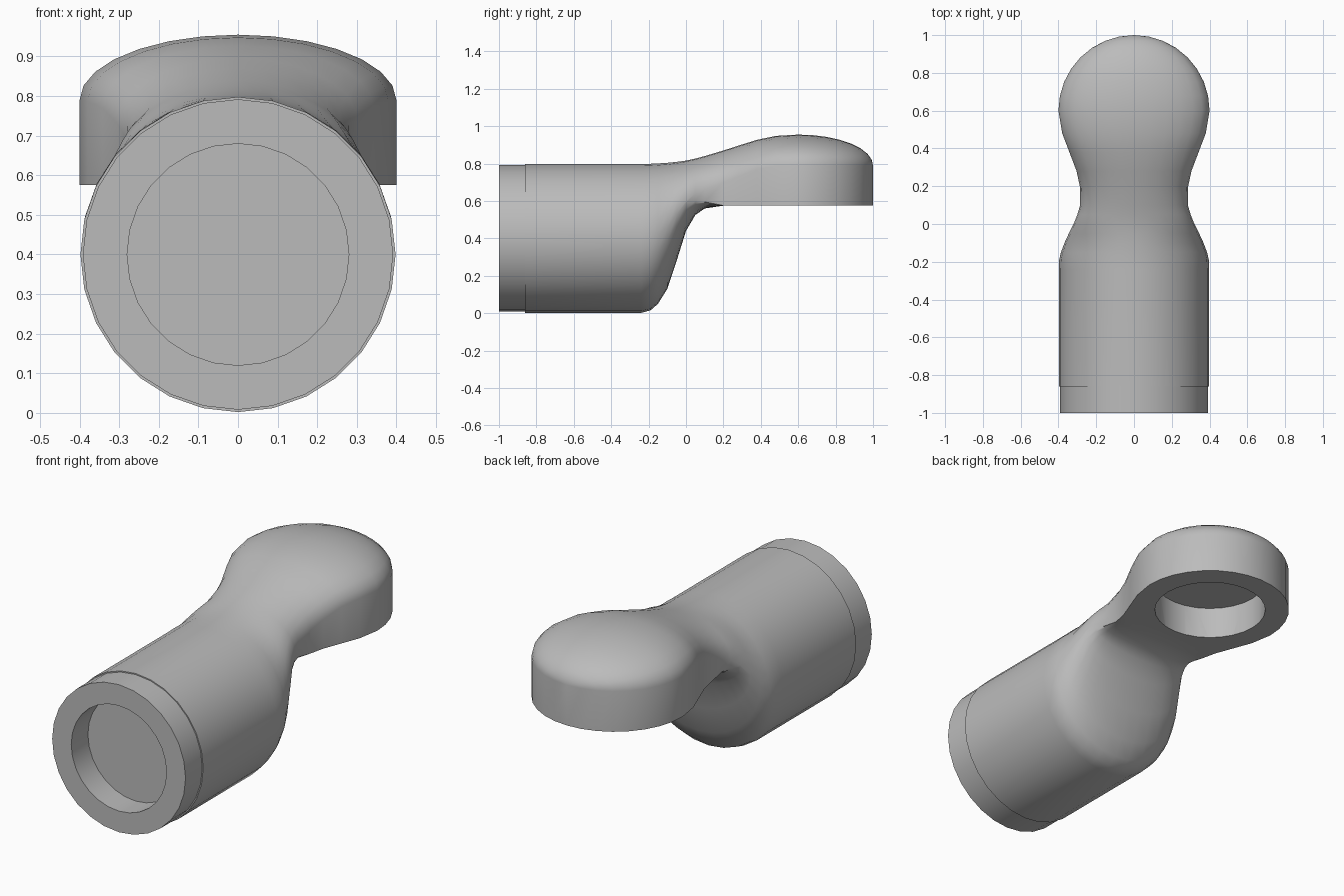
import bpy, bmesh
from math import sin, cos, pi, radians

cube = bpy.data.objects.get("Cube")
if cube:
    bpy.data.objects.remove(cube, do_unlink=True)

grey = bpy.data.materials.new("plain_grey")
grey.use_nodes = True
colour = (0.5, 0.5, 0.5, 1)
grey.diffuse_color = colour
grey.node_tree.nodes["Principled BSDF"].inputs["Base Color"].default_value = colour

HALF = 14       # segments in half a cross-section
AXIS_Z = 0.4    # height of the tube axis
HEAD_Y, HEAD_R = 0.6, 0.4
BORE_R = 0.28


def skin(name, loops, capped):
    """Join matching closed loops of points into one mesh."""
    bm = bmesh.new()
    rows = [[bm.verts.new(p) for p in loop] for loop in loops]
    n = len(rows[0])
    pairs = list(zip(rows, rows[1:]))
    if capped:
        bm.faces.new(rows[0])
    else:
        pairs.append((rows[-1], rows[0]))
    for a, b in pairs:
        for i in range(n):
            j = (i + 1) % n
            bm.faces.new((a[i], a[j], b[j], b[i]))
    bmesh.ops.remove_doubles(bm, verts=bm.verts, dist=0.0005)
    bmesh.ops.recalc_face_normals(bm, faces=bm.faces)
    mesh = bpy.data.meshes.new(name)
    bm.to_mesh(mesh)
    bm.free()
    obj = bpy.data.objects.new(name, mesh)
    mesh.materials.append(grey)
    bpy.context.collection.objects.link(obj)
    return obj


def section(y, width, top, shoulder, low, bottom):
    """Domed top, straight sides and a rounded or flat underside."""
    loop = []
    for start, base, height in ((0, shoulder, top - shoulder), (pi, low, low - bottom)):
        for i in range(HALF + 1):
            a = start + pi * i / HALF
            loop.append((width * cos(a), y, base + height * sin(a)))
    return loop


def circle(y, radius):
    return [(radius * cos(pi * i / HALF), y, AXIS_Z + radius * sin(pi * i / HALF))
            for i in range(2 * HALF)]


# Body: tube, sloping end and neck (y, half width, top, shoulder, low, bottom)
stations = [
    (-0.86, 0.398, 0.798, 0.40, 0.40, 0.002),
    (-0.24, 0.398, 0.798, 0.40, 0.40, 0.002),
    (-0.19, 0.396, 0.799, 0.41, 0.41, 0.015),
    (-0.15, 0.387, 0.801, 0.42, 0.42, 0.05),
    (-0.10, 0.368, 0.804, 0.46, 0.46, 0.13),
    (-0.05, 0.345, 0.809, 0.53, 0.53, 0.28),
    (0.0, 0.32, 0.816, 0.60, 0.59, 0.44),
    (0.05, 0.30, 0.827, 0.64, 0.60, 0.525),
    (0.10, 0.285, 0.84, 0.66, 0.595, 0.56),
    (0.20, 0.287, 0.87, 0.70, 0.576, 0.575),
    (0.28, 0.304, 0.896, 0.73, 0.575, 0.575),
    (0.38, 0.342, 0.927, 0.77, 0.575, 0.575),
    (0.48, 0.380, 0.948, 0.787, 0.575, 0.575),
]
# Round domed head
for k in range(9):
    t = radians(90 * k / 8)
    stations.append((HEAD_Y + HEAD_R * sin(t), HEAD_R * cos(t),
                     0.79 + 0.165 * cos(t), 0.79, 0.575, 0.575))
body = skin("body", [section(*s) for s in stations], True)

# Round socket in the underside of the head
bpy.ops.mesh.primitive_cylinder_add(vertices=28, radius=BORE_R, depth=0.34,
                                    location=(0, HEAD_Y, 0.575))
cutter = bpy.context.object
cutter.name = "socket_cutter"
cutter.hide_render = True
cutter.data.materials.append(grey)
cut = body.modifiers.new("socket", "BOOLEAN")
cut.operation = "DIFFERENCE"
cut.solver = "EXACT"
cut.object = cutter
bpy.ops.object.select_all(action="DESELECT")
bpy.context.view_layer.objects.active = body
body.select_set(True)
bpy.ops.object.modifier_apply(modifier=cut.name)
bpy.data.objects.remove(cutter, do_unlink=True)

# Collar around the open front end
collar = skin("collar", [circle(-1, 0.392), circle(-0.86, 0.392),
                         circle(-0.86, BORE_R), circle(-1, BORE_R)], False)

collar.select_set(True)
body.select_set(True)
bpy.ops.object.shade_smooth_by_angle(angle=radians(35))
